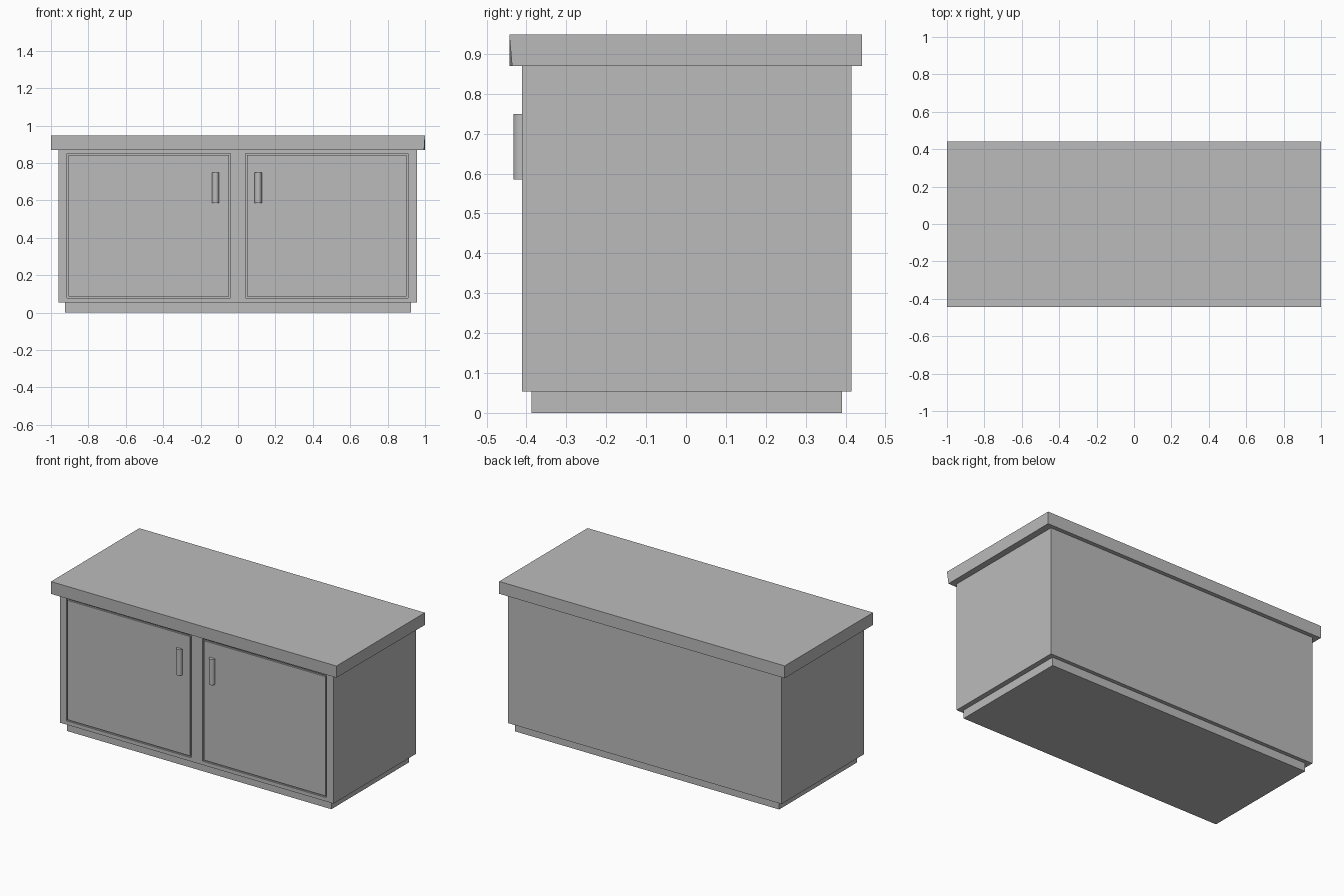
import bpy, bmesh, math
from mathutils import Vector

cube = bpy.data.objects.get("Cube")
if cube:
    bpy.data.objects.remove(cube, do_unlink=True)

GREY = (0.5, 0.5, 0.5, 1)
grey = bpy.data.materials.new("plain grey")
grey.use_nodes = True
grey.diffuse_color = GREY
grey.node_tree.nodes["Principled BSDF"].inputs["Base Color"].default_value = GREY


def box(bm, lo, hi):
    lo, hi = Vector(lo), Vector(hi)
    verts = bmesh.ops.create_cube(bm, size=1)["verts"]
    for v in verts:
        v.co = (lo + hi) / 2 + v.co * (hi - lo)
    return verts


def finish(name, bm):
    bmesh.ops.recalc_face_normals(bm, faces=bm.faces[:])
    mesh = bpy.data.meshes.new(name)
    bm.to_mesh(mesh)
    bm.free()
    mesh.materials.append(grey)
    obj = bpy.data.objects.new(name, mesh)
    bpy.context.collection.objects.link(obj)
    return obj


# Recessed plinth
bm = bmesh.new()
box(bm, (-0.926, -0.387, 0), (0.925, 0.391, 0.053))
finish("plinth", bm)

# Cabinet body, its front face divided into door and frame areas
FRONT = -0.411
DOORS = ((-0.915, -0.039), (0.039, 0.909))
DOOR_Z = (0.077, 0.851)
bm = bmesh.new()
box(bm, (-0.96, FRONT, 0.053), (0.957, 0.415, 0.87))
cuts = [((x, 0, 0), (1, 0, 0)) for door in DOORS for x in door]
cuts += [((0, 0, z), (0, 0, 1)) for z in DOOR_Z]
for point, normal in cuts:
    faces = [f for f in bm.faces if f.calc_center_median().y < FRONT + 0.001]
    edges = {e for f in faces for e in f.edges}
    verts = {v for f in faces for v in f.verts}
    bmesh.ops.bisect_plane(bm, geom=[*verts, *edges, *faces],
                           plane_co=point, plane_no=normal)


def is_door(face):
    c = face.calc_center_median()
    return (c.y < FRONT + 0.001 and DOOR_Z[0] < c.z < DOOR_Z[1]
            and any(a < c.x < b for a, b in DOORS))


# Narrow groove sunk around each flush door
doors = [f for f in bm.faces if is_door(f)]
for thickness, depth in ((0, -0.01), (0.009, 0), (0, 0.01)):
    bmesh.ops.inset_individual(bm, faces=doors, thickness=thickness,
                               depth=depth, use_even_offset=True)
finish("cabinet_body", bm)

# Countertop with one slightly tucked lower corner
bm = bmesh.new()
for v in box(bm, (-1, -0.443, 0.87), (1, 0.441, 0.948)):
    if v.co.x > 0 and v.co.y < 0 and v.co.z < 0.9:
        v.co += Vector((-0.005, 0.007, 0))
finish("countertop", bm)

# Half-round upright door handles
for name, x in (("right_handle", -0.12), ("left_handle", 0.108)):
    bm = bmesh.new()
    arc = [math.pi * i / 12 for i in range(13)]
    ring = [bm.verts.new((x + 0.019 * math.cos(a),
                          FRONT - 0.022 * math.sin(a), 0.585)) for a in arc]
    base = bm.faces.new(ring)
    new = bmesh.ops.extrude_face_region(bm, geom=[base])["geom"]
    top = [g for g in new if isinstance(g, bmesh.types.BMVert)]
    bmesh.ops.translate(bm, verts=top, vec=(0, 0, 0.164))
    handle = finish(name, bm)
    bpy.ops.object.select_all(action="DESELECT")
    handle.select_set(True)
    bpy.context.view_layer.objects.active = handle
    bpy.ops.object.shade_smooth_by_angle(angle=math.radians(35))
